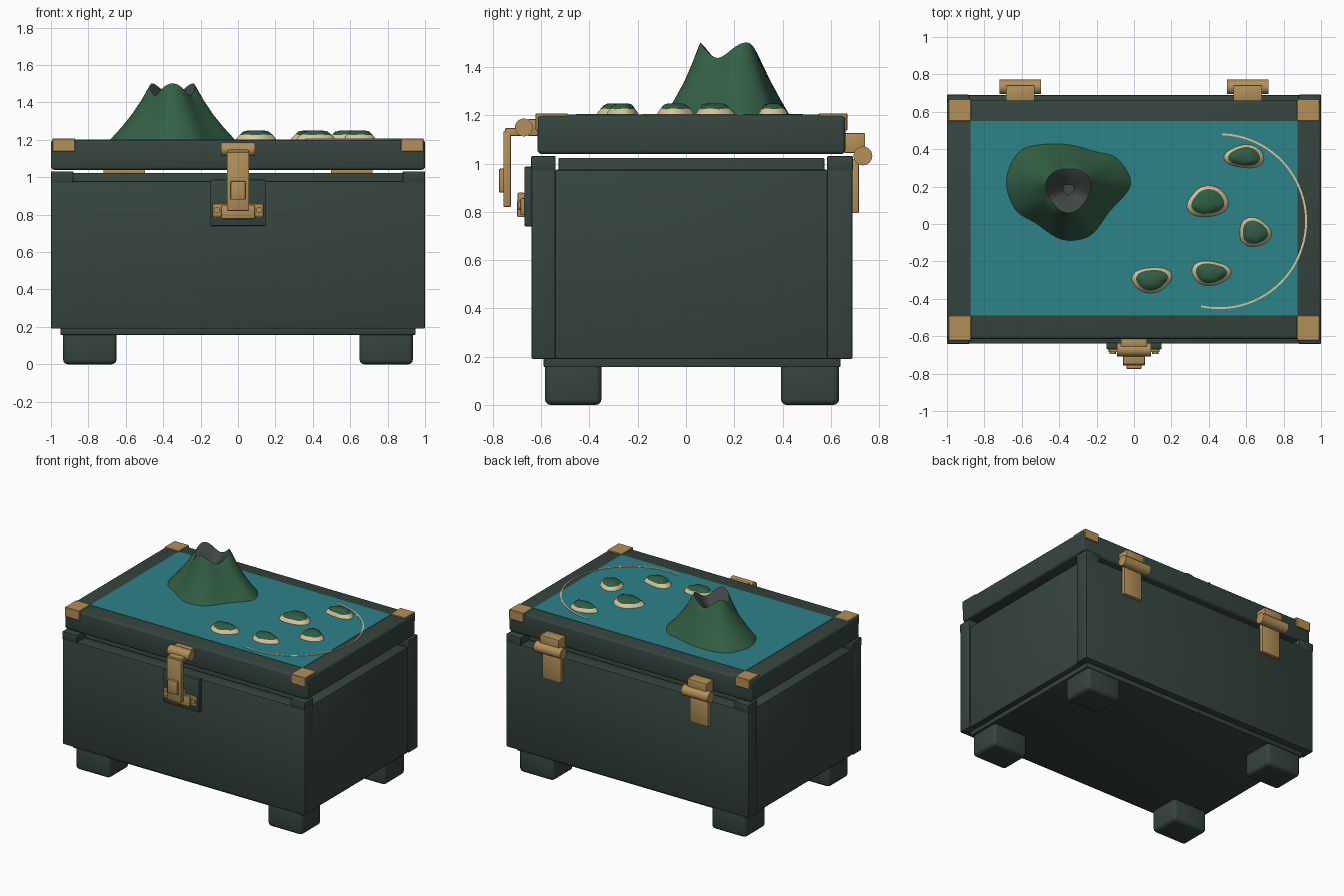
import bpy, bmesh, math
from math import sin, cos, radians, pi

if "Cube" in bpy.data.objects:
    bpy.data.objects.remove(bpy.data.objects["Cube"])


def mat(name, r, g, b):
    m = bpy.data.materials.new(name)
    lin = [(c / 255 / 12.92) if c < 11 else ((c / 255 + 0.055) / 1.055) ** 2.4 for c in (r, g, b)]
    m.diffuse_color = (*lin, 1)
    m.use_nodes = True
    m.node_tree.nodes["Principled BSDF"].inputs["Base Color"].default_value = m.diffuse_color
    return m


BODY = mat("dark green paint", 54, 68, 62)
BRASS = mat("brass", 178, 144, 90)
SEA = mat("sea teal", 44, 130, 136)
HILL = mat("mountain green", 52, 96, 70)
ROCK = mat("crater grey", 66, 70, 70)
SAND = mat("sand", 218, 198, 156)
LEAF = mat("island green", 48, 92, 68)


def finish(name, bm, mats, angle=35):
    bmesh.ops.recalc_face_normals(bm, faces=bm.faces)
    me = bpy.data.meshes.new(name)
    bm.to_mesh(me)
    bm.free()
    ob = bpy.data.objects.new(name, me)
    bpy.context.collection.objects.link(ob)
    for m in mats:
        me.materials.append(m)
    bpy.ops.object.select_all(action='DESELECT')
    ob.select_set(True)
    bpy.context.view_layer.objects.active = ob
    bpy.ops.object.shade_smooth_by_angle(angle=radians(angle))
    return ob


def box(name, x, y, z, m, bevel=0.008, segs=2):
    bm = bmesh.new()
    bmesh.ops.create_cube(bm, size=1)
    for v in bm.verts:
        for i, (a, b) in enumerate((x, y, z)):
            v.co[i] = (a + b) / 2 + v.co[i] * (b - a)
    if bevel:
        bmesh.ops.bevel(bm, geom=bm.edges[:], offset=bevel, segments=segs, affect='EDGES', profile=0.5)
    return finish(name, bm, [m])


def barrel(name, cx, cy, cz, r, length, m, axis='X'):
    bm = bmesh.new()
    bmesh.ops.create_cone(bm, cap_ends=True, segments=24, radius1=r, radius2=r, depth=length)
    for v in bm.verts:
        a, b, c = v.co
        v.co = (c + cx, a + cy, b + cz) if axis == 'X' else (a + cx, c + cy, b + cz)
    return finish(name, bm, [m])


def loft(name, rings, mats, band_mat):
    """Skin closed rings from bottom to top; band_mat gives the material per band."""
    bm = bmesh.new()
    vr = [[bm.verts.new(p) for p in ring] for ring in rings]
    n = len(rings[0])
    for k in range(len(vr) - 1):
        for i in range(n):
            j = (i + 1) % n
            f = bm.faces.new((vr[k][i], vr[k][j], vr[k + 1][j], vr[k + 1][i]))
            f.material_index = band_mat[k]
    bm.faces.new(vr[-1]).material_index = band_mat[-1]
    return finish(name, bm, mats)


# chest body
box("front_wall", (-1, 1), (-0.64, -0.54), (0.19, 0.98), BODY)
box("back_wall", (-1, 1), (0.585, 0.69), (0.19, 0.98), BODY)
box("floor_plate", (-0.95, 0.95), (-0.59, 0.64), (0.157, 0.22), BODY, 0.005)
box("inner_lip", (-0.89, 0.89), (-0.528, 0.573), (0.85, 1.024), BODY, 0.004)
for s, side in ((-1, "left"), (1, "right")):
    box(side + "_wall", sorted((s * 0.89, s * 0.99)), (-0.545, 0.59), (0.19, 0.975), BODY)
    for y0, y1, f0, f1, end in ((-0.642, -0.54, -0.585, -0.35, "front"), (0.585, 0.692, 0.393, 0.635, "back")):
        box(f"{end}_{side}_corner_block", sorted((s * 0.88, s * 1.0)), (y0, y1), (0.97, 1.032), BODY, 0.006)
        box(f"{end}_{side}_foot", sorted((s * 0.65, s * 0.935)), (f0, f1), (0, 0.192), BODY, 0.025, 3)

# lid with sea panel
box("lid", (-1, 1), (-0.615, 0.66), (1.04, 1.2), BODY, 0.016, 3)
box("sea_panel", (-0.875, 0.875), (-0.49, 0.55), (1.195, 1.203), SEA, 0)

# brass corner caps, each a top plate and an end skirt
for s, side in ((-1, "left"), (1, "right")):
    xs = sorted((s * 0.872, s * 0.992))
    box(f"front_{side}_cap_top", xs, (-0.624, -0.49), (1.19, 1.208), BRASS, 0.003, 1)
    box(f"front_{side}_cap_skirt", xs, (-0.624, -0.61), (1.137, 1.207), BRASS, 0.003, 1)
    box(f"back_{side}_cap_top", xs, (0.55, 0.669), (1.19, 1.208), BRASS, 0.003, 1)
    box(f"back_{side}_cap_skirt", xs, (0.655, 0.669), (1.137, 1.207), BRASS, 0.003, 1)

# hinges
for s, side in ((-1, "left"), (1, "right")):
    cx = s * 0.608
    xs = (cx - 0.077, cx + 0.077)
    barrel(side + "_hinge_barrel", cx, 0.733, 1.032, 0.039, 0.22, BRASS)
    box(side + "_hinge_upper_leaf", xs, (0.655, 0.742), (1.045, 1.127), BRASS, 0.004)
    box(side + "_hinge_lower_leaf", xs, (0.685, 0.716), (0.795, 1.02), BRASS, 0.004)

# latch
box("latch_back_plate", (-0.148, 0.148), (-0.67, -0.635), (0.74, 0.988), BODY, 0.006)
box("latch_keeper", (-0.136, 0.136), (-0.685, -0.668), (0.787, 0.857), BRASS, 0.004)
box("latch_keeper_block", (-0.09, 0.09), (-0.7, -0.668), (0.778, 0.85), BRASS, 0.006)
box("latch_keeper_hook", (-0.04, 0.04), (-0.698, -0.668), (0.83, 0.88), BRASS, 0.006)
for s, side in ((-1, "left"), (1, "right")):
    barrel(side + "_latch_screw", s * 0.113, -0.688, 0.825, 0.017, 0.014, BRASS, 'Y')
box("latch_lid_leaf", (-0.07, 0.07), (-0.655, -0.61), (1.115, 1.185), BRASS, 0.004)
barrel("latch_barrel", 0, -0.672, 1.15, 0.037, 0.18, BRASS)
box("latch_link", (-0.058, 0.058), (-0.75, -0.67), (1.115, 1.148), BRASS, 0.006)
box("latch_arm", (-0.06, 0.06), (-0.757, -0.725), (0.82, 1.135), BRASS, 0.006)
box("latch_tab", (-0.04, 0.04), (-0.775, -0.75), (0.88, 0.98), BRASS, 0.006)

# volcano: base outline blended up into a three-peaked crater rim
base = [(-0.015, 0.21), (-0.085, 0.35), (-0.21, 0.39), (-0.385, 0.43), (-0.6, 0.40), (-0.685, 0.24),
        (-0.64, 0.08), (-0.53, 0.005), (-0.385, -0.085), (-0.235, -0.065), (-0.13, 0.065)]


def spline(pts, per=5):
    out, n = [], len(pts)
    for i in range(n):
        a, b, c, d = (pts[(i + k) % n] for k in (-1, 0, 1, 2))
        for j in range(per):
            t = j / per
            out.append(tuple(0.5 * (2 * q + (r - p) * t + (2 * p - 5 * q + 4 * r - s) * t * t
                                    + (3 * q - p - 3 * r + s) * t ** 3) for p, q, r, s in zip(a, b, c, d)))
    return out


outline = spline(base)
CX, CY = -0.35, 0.185


def volcano_ring(t, z, wave, shrink=1.0):
    ring = []
    for x, y in outline:
        a = math.atan2(y - CY, x - CX)
        r0 = math.hypot(x - CX, y - CY)
        r1 = (0.118 + 0.008 * cos(3 * a - pi / 2)) * shrink
        r = r0 + (r1 - r0) * t
        ring.append((CX + r * cos(a), CY + r * sin(a), z + wave * cos(3 * a - pi / 2)))
    return ring


loft("volcano", [volcano_ring(0, 1.199, 0), volcano_ring(0.28, 1.265, 0), volcano_ring(0.55, 1.335, 0.003),
                 volcano_ring(0.78, 1.405, 0.012), volcano_ring(0.92, 1.45, 0.022), volcano_ring(1, 1.47, 0.032),
                 volcano_ring(1, 1.458, 0.026, 0.85), volcano_ring(1, 1.41, 0.01, 0.5),
                 volcano_ring(1, 1.38, 0, 0.25)], [HILL, ROCK], [0, 0, 0, 0, 0, 1, 1, 1, 1])

# islands: sandy shore with a green top
for i, (x, y, rx, ry) in enumerate([(0.095, -0.297, 0.108, 0.07), (0.41, -0.262, 0.102, 0.07),
                                    (0.645, -0.045, 0.09, 0.077), (0.395, 0.117, 0.113, 0.084),
                                    (0.592, 0.36, 0.104, 0.066)]):
    def ring(s, z, wob=0):
        out = []
        for k in range(20):
            a = 2 * pi * k / 20
            q = s * (1 + 0.07 * sin(3 * a + i) + 0.05 * sin(2 * a + 2 * i))
            out.append((x + rx * q * cos(a), y + ry * q * sin(a), z + wob * sin(5 * a + i)))
        return out
    loft(f"island_{i + 1}", [ring(1, 1.2), ring(0.9, 1.215), ring(0.78, 1.227, 0.002), ring(0.62, 1.242, 0.003),
                             ring(0.36, 1.25)], [SAND, LEAF], [0, 0, 1, 1, 1])

# thin sand route line on the sea
bm = bmesh.new()
prev = None
for k in range(65):
    a = radians(-102 + 190 * k / 64)
    sect = [bm.verts.new((0.455 + r * cos(a), 0.015 + r * sin(a), z))
            for r, z in ((0.46, 1.202), (0.47, 1.202), (0.47, 1.206), (0.46, 1.206))]
    if prev:
        for j in range(4):
            bm.faces.new((prev[j], prev[(j + 1) % 4], sect[(j + 1) % 4], sect[j]))
    else:
        bm.faces.new(sect)
    prev = sect
bm.faces.new(prev)
finish("route_line", bm, [SAND])
